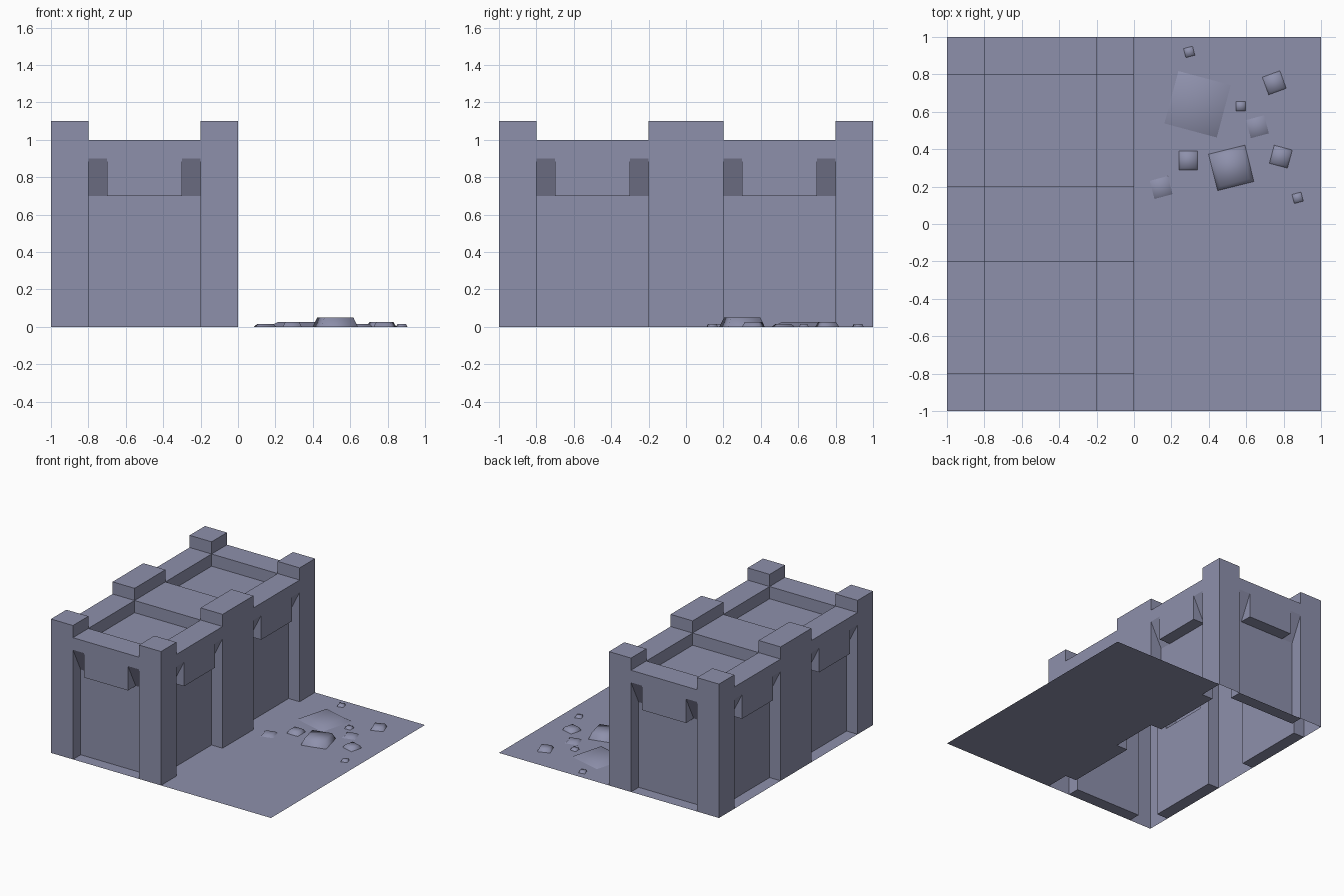
import bpy, bmesh, math
from mathutils import Matrix

if "Cube" in bpy.data.objects:
    bpy.data.objects.remove(bpy.data.objects["Cube"])

stone = bpy.data.materials.new("blue_grey_stone")
stone.diffuse_color = (0.27, 0.28, 0.41, 1)
stone.use_nodes = True
stone.node_tree.nodes["Principled BSDF"].inputs["Base Color"].default_value = stone.diffuse_color


def finish(bm, name, smooth=False):
    me = bpy.data.meshes.new(name)
    bm.to_mesh(me)
    bm.free()
    me.materials.append(stone)
    for p in me.polygons:
        p.use_smooth = smooth
    ob = bpy.data.objects.new(name, me)
    bpy.context.collection.objects.link(ob)
    return ob


def quad(bm, pts):
    return bm.faces.new([bm.verts.new(p) for p in pts])


# Walls: outer skin of a grid of blocks, open underneath
XS = [-1, -.9, -.8, -.7, -.3, -.2, -.1, 0]
YS = [-1, -.9, -.8, -.7, -.3, -.2, .2, .3, .7, .8, .9, 1]
ZS = [0, .7, .9, 1, 1.1]
GRID = (XS, YS, ZS)


def filled(cell):
    if any(i < 0 or i >= len(g) - 1 for i, g in zip(cell, GRID)):
        return False
    x, y, z = [(g[i] + g[i + 1]) / 2 for i, g in zip(cell, GRID)]
    u, v = abs(x + .5), abs(y)
    if z > 1:                                  # battlement posts
        return u > .3 and (v > .8 or v < .2)
    if z > .9:                                 # rim around the roof wells
        return u > .3 or v > .8 or v < .2
    if v > .9 and u < .3:                      # end recesses
        return z > .7 and u < .2
    if u > .4 and .2 < v < .8:                 # side recesses
        return z > .7 and .3 < v < .7
    return True


bm = bmesh.new()
for i in range(len(XS) - 1):
    for j in range(len(YS) - 1):
        for k in range(len(ZS) - 1):
            c = (i, j, k)
            if not filled(c):
                continue
            for a in range(3):
                for s in (0, 1):
                    n = list(c)
                    n[a] += 1 if s else -1
                    if filled(n) or n[2] < 0:
                        continue
                    b, d = (a + 1) % 3, (a + 2) % 3
                    pts = []
                    for p, q in ((0, 0), (1, 0), (1, 1), (0, 1)):
                        o = [0, 0, 0]
                        o[a], o[b], o[d] = s, p, q
                        pts.append([GRID[t][c[t] + o[t]] for t in range(3)])
                    quad(bm, pts if s else pts[::-1])
bmesh.ops.remove_doubles(bm, verts=bm.verts, dist=.001)
bmesh.ops.dissolve_limit(bm, angle_limit=.02, verts=bm.verts, edges=bm.edges)
finish(bm, "walls")

# Sloping soffits either side of each lintel
bm = bmesh.new()
recesses = [((-.5, -1), 0), ((-.5, 1), math.pi)]
for y in (-.5, .5):
    recesses += [((0, y), math.pi / 2), ((-1, y), -math.pi / 2)]
for (cx, cy), ang in recesses:
    m = Matrix.Translation((cx, cy, 0)) @ Matrix.Rotation(ang, 4, 'Z')
    for x0, x1 in ((-.3, -.2), (.2, .3)):
        f = quad(bm, [(x0, .1, .7), (x1, .1, .7), (x1, 0, .9), (x0, 0, .9)])
        bmesh.ops.transform(bm, matrix=m, verts=f.verts)
finish(bm, "lintel_soffits")

# Ground sheet beside the walls and inside the recesses
bm = bmesh.new()


def flat(x0, x1, y0, y1):
    quad(bm, [(x0, y0, 0), (x1, y0, 0), (x1, y1, 0), (x0, y1, 0)])


flat(0, 1, -1, 1)
flat(-.8, -.2, -1, -.9)
flat(-.8, -.2, .9, 1)
for y0 in (-.8, .2):
    flat(-.1, 0, y0, y0 + .6)
    flat(-1, -.9, y0, y0 + .6)
finish(bm, "ground_sheet")

# Flat rubble stones: x, y, width, turn, height, top scale
stones = [
    (.34, .64, .29, -15, .025, .72), (.52, .30, .20, 14, .05, .8),
    (.29, .34, .10, 0, .025, .75), (.75, .755, .10, 20, .025, .75),
    (.785, .36, .10, -15, .025, .75), (.57, .63, .05, 0, .015, .75),
    (.295, .92, .05, 15, .015, .75), (.875, .14, .05, 15, .015, .75),
    (.145, .195, .10, 15, .015, .7), (.66, .52, .10, 15, .015, .7)]
bm = bmesh.new()
for x, y, w, turn, h, top in stones:
    m = (Matrix.Translation((x, y, h / 2))
         @ Matrix.Rotation(math.radians(turn), 4, 'Z'))
    r = w / 2
    base = [(-r, -r), (r, -r), (r, r), (-r, r)]
    lo = [bm.verts.new(m @ Matrix.Translation((a, b, -h / 2)).to_translation()) for a, b in base]
    hi = [bm.verts.new(m @ Matrix.Translation((a * top, b * top, h / 2)).to_translation()) for a, b in base]
    bm.faces.new(hi)
    for i in range(4):
        j = (i + 1) % 4
        bm.faces.new([lo[i], lo[j], hi[j], hi[i]])
finish(bm, "rubble_stones", True)
